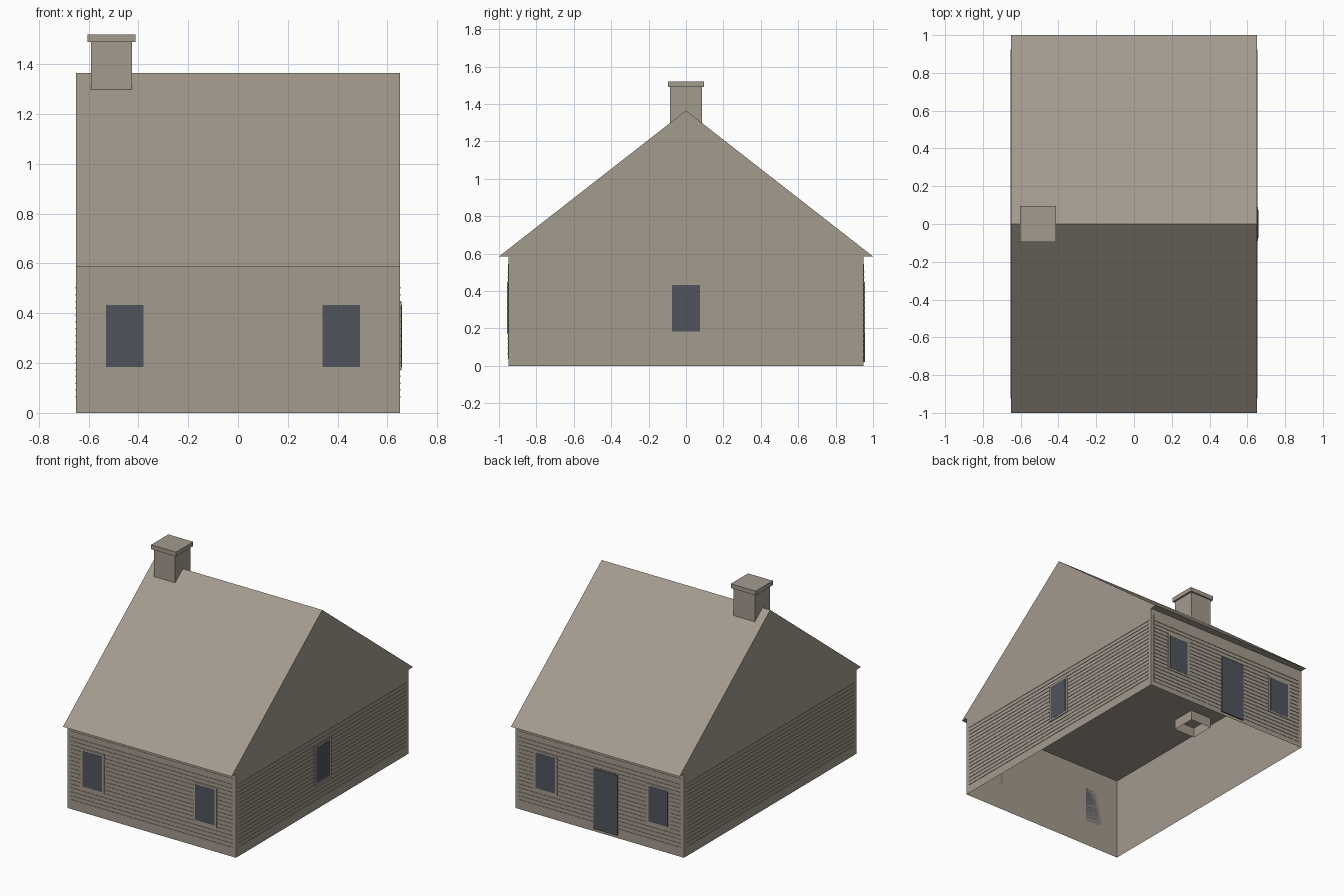
import bpy
import bmesh
from mathutils import Matrix, Vector
from math import pi

if "Cube" in bpy.data.objects:
    bpy.data.objects.remove(bpy.data.objects["Cube"])

HALF_X, HALF_Y, EAVE, RIDGE = 0.65, 0.95, 0.585, 1.365


def material(name, rgb):
    m = bpy.data.materials.new(name)
    m.use_nodes = True
    m.diffuse_color = (*rgb, 1)
    m.node_tree.nodes["Principled BSDF"].inputs["Base Color"].default_value = (*rgb, 1)
    return m


BEIGE = material("warm beige", (0.37, 0.325, 0.268))
DARK = material("dark slate glass", (0.08, 0.09, 0.107))


def finish(name, bm, mat):
    mesh = bpy.data.meshes.new(name)
    bm.to_mesh(mesh)
    bm.free()
    mesh.materials.append(mat)
    obj = bpy.data.objects.new(name, mesh)
    bpy.context.collection.objects.link(obj)
    return obj


def add_box(bm, lo, hi, open_faces=()):
    """Box between two corners; faces pointing along open_faces are removed."""
    lo, hi = Vector(lo), Vector(hi)
    mat = Matrix.Translation((lo + hi) / 2) @ Matrix.Diagonal((*(hi - lo), 1))
    verts = bmesh.ops.create_cube(bm, size=1, matrix=mat)["verts"]
    bm.normal_update()
    faces = {f for v in verts for f in v.link_faces}
    gone = [f for f in faces if any(f.normal.dot(Vector(d)) > 0.9 for d in open_faces)]
    bmesh.ops.delete(bm, geom=gone, context="FACES")


def wall_frame(angle, distance):
    """Local space of a wall: x along it, -y outward, z up."""
    return Matrix.Rotation(angle, 4, "Z") @ Matrix.Translation((0, -distance, 0))


FRONT = wall_frame(0, HALF_Y)
BACK = wall_frame(pi, HALF_Y)
LEFT = wall_frame(pi / 2, HALF_X)
RIGHT = wall_frame(-pi / 2, HALF_X)
DOWN, UP = (0, 0, -1), (0, 0, 1)


def plate(name, wall, u, width, z0, z1, depth, mat):
    bm = bmesh.new()
    add_box(bm, (u - width / 2, -depth, z0), (u + width / 2, 0, z1))
    bm.transform(wall)
    return finish(name, bm, mat)


def siding(name, wall, half_width, depth):
    """Seventeen thin horizontal clapboard edges."""
    bm = bmesh.new()
    for i in range(17):
        z = 0.065 + i * 0.0273
        add_box(bm, (-half_width, -depth, z - 0.003), (half_width, 0, z + 0.003))
    bm.transform(wall)
    finish(name, bm, BEIGE)


def window(name, wall, u, width=0.18):
    plate(name + "_frame", wall, u, width, 0.172, 0.447, 0.007, BEIGE)
    plate(name + "_glass", wall, u, width - 0.03, 0.185, 0.433, 0.008, DARK)


# Hollow walls, open underneath
bm = bmesh.new()
add_box(bm, (-HALF_X, -HALF_Y, 0), (HALF_X, HALF_Y, EAVE), (DOWN, UP))
finish("walls", bm, BEIGE)

# Solid gabled roof extruded along the ridge
bm = bmesh.new()
profile = [(-1, EAVE), (1, EAVE), (0, RIDGE)]
end = bm.faces.new([bm.verts.new((-HALF_X, y, z)) for y, z in profile])
ext = bmesh.ops.extrude_face_region(bm, geom=[end], use_keep_orig=True)["geom"]
bmesh.ops.translate(bm, vec=(2 * HALF_X, 0, 0),
                    verts=[v for v in ext if isinstance(v, bmesh.types.BMVert)])
bmesh.ops.recalc_face_normals(bm, faces=bm.faces)
finish("roof", bm, BEIGE)

# Chimney shaft reaching through the ceiling, with a cap
bm = bmesh.new()
add_box(bm, (-0.59, -0.085, 0.515), (-0.425, 0.085, 1.49), (DOWN, UP))
finish("chimney_shaft", bm, BEIGE)
bm = bmesh.new()
add_box(bm, (-0.604, -0.095, 1.49), (-0.412, 0.095, 1.52))
finish("chimney_cap", bm, BEIGE)

# Siding on all four walls; the end walls carry a backing panel
for side, wall in (("front", FRONT), ("back", BACK)):
    plate(side + "_siding_panel", wall, 0, 1.255, 0.037, 0.545, 0.002, BEIGE)
    siding(side + "_siding", wall, 0.626, 0.005)
for side, wall in (("left", LEFT), ("right", RIGHT)):
    siding(side + "_siding", wall, 0.925, 0.003)

# Windows and back door
for side, wall, sign in (("front", FRONT, 1), ("back", BACK, -1)):
    window(side + "_right_window", wall, sign * -0.455)
    window(side + "_left_window", wall, sign * 0.415)
window("left_window", LEFT, 0)
plate("back_door", BACK, 0.05, 0.185, 0.02, 0.44, 0.008, DARK)
